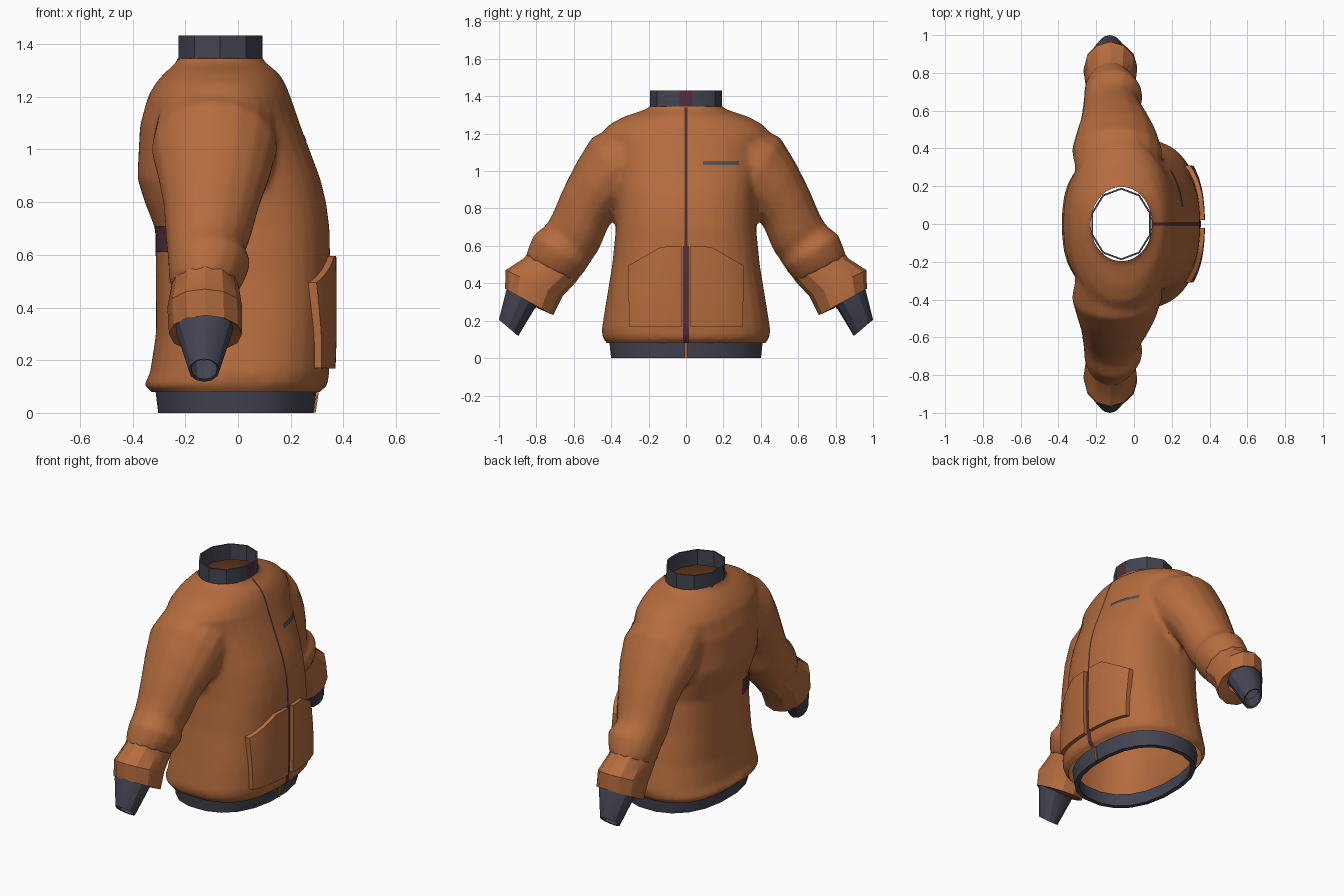
import bpy, bmesh, math
from mathutils import Vector
from mathutils.bvhtree import BVHTree

if "Cube" in bpy.data.objects:
    bpy.data.objects.remove(bpy.data.objects["Cube"])


def material(name, rgb):
    m = bpy.data.materials.new(name)
    m.diffuse_color = (*rgb, 1)
    m.use_nodes = True
    m.node_tree.nodes["Principled BSDF"].inputs["Base Color"].default_value = m.diffuse_color
    return m


ORANGE = material("orange cloth", (0.46, 0.15, 0.048))
NAVY = material("dark navy rib", (0.058, 0.058, 0.085))
MAROON = material("maroon trim", (0.085, 0.027, 0.042))
SLATE = material("slate stripe", (0.075, 0.085, 0.115))


def add_object(name, bm, mat, angle=35):
    me = bpy.data.meshes.new(name)
    bm.to_mesh(me)
    bm.free()
    me.materials.append(mat)
    ob = bpy.data.objects.new(name, me)
    bpy.context.collection.objects.link(ob)
    bpy.ops.object.select_all(action='DESELECT')
    ob.select_set(True)
    bpy.context.view_layer.objects.active = ob
    bpy.ops.object.shade_smooth_by_angle(angle=math.radians(angle))
    return ob


def loft(bm, rings, caps=True):
    loops = [[bm.verts.new(p) for p in r] for r in rings]
    n = len(loops[0])
    for a, b in zip(loops, loops[1:]):
        for i in range(n):
            bm.faces.new((a[i], a[(i + 1) % n], b[(i + 1) % n], b[i]))
    if caps:
        bm.faces.new(loops[0])
        bm.faces.new(loops[-1])
    bmesh.ops.recalc_face_normals(bm, faces=bm.faces)


def torso_ring(z, xb, xf, hy, e=2.6, n=32):
    # superellipse between back xb and front xf
    pts = []
    for i in range(n):
        a = 2 * math.pi * (i + 0.5) / n
        c, s = math.cos(a), math.sin(a)
        pts.append(Vector(((xb + xf) / 2 + (xf - xb) / 2 * math.copysign(abs(c) ** (2 / e), c),
                           hy * math.copysign(abs(s) ** (2 / e), s), z)))
    return pts


def sleeve_ring(side, outer, inner, xb, xf, n=16):
    # ellipse spanning an outer and an inner silhouette point (y, z)
    o, i_ = Vector((0, *outer)), Vector((0, *inner))
    mid, rad = (o + i_) / 2, (o - i_) / 2
    pts = []
    for k in range(n):
        a = 2 * math.pi * k / n
        p = mid + rad * math.cos(a)
        p.x = (xb + xf) / 2 + (xf - xb) / 2 * math.sin(a)
        p.y *= side
        pts.append(p)
    return pts


TORSO = [(.04, -.315, .30, .41), (.083, -.32, .305, .42), (.10, -.36, .34, .445),
         (.15, -.335, .347, .452), (.3, -.312, .352, .428), (.5, -.312, .352, .395),
         (.7, -.315, .348, .375), (.8, -.355, .335, .375), (.89, -.383, .313, .38),
         (1.09, -.373, .238, .41, 2.3), (1.2, -.343, .20, .455, 2.1), (1.25, -.315, .18, .41, 2),
         (1.29, -.28, .155, .335, 2), (1.325, -.24, .11, .23, 2), (1.345, -.225, .09, .185, 2),
         (1.38, -.225, .09, .185, 2)]
SLEEVE = [((.36, 1.25), (.20, .95), -.31, .14), ((.505, 1.18), (.28, .82), -.33, .15),
          ((.59, 1.04), (.37, .76), -.305, .12), ((.66, .90), (.415, .70), -.285, .085),
          ((.715, .77), (.465, .58), -.275, .05), ((.75, .71), (.505, .52), -.27, .025),
          ((.815, .66), (.53, .48), -.265, .05), ((.84, .60), (.56, .44), -.265, .03),
          ((.86, .54), (.595, .40), -.25, .0)]
ROLL = [((.84, .575), (.565, .44), -.25, .0), ((.865, .535), (.59, .405), -.255, .005),
        ((.965, .47), (.66, .33), -.268, .016), ((.967, .37), (.71, .23), -.262, .016),
        ((.935, .375), (.79, .265), -.235, -.02)]
CUFF = [((.925, .44), (.76, .32), -.24, -.015), ((.96, .365), (.815, .255), -.235, -.02),
        ((1.0, .205), (.897, .118), -.187, -.07), ((.99, .203), (.907, .128), -.178, -.079),
        ((.96, .28), (.86, .20), -.195, -.06)]

# body: torso and upper sleeves fused, then opened at neck and hem
bm = bmesh.new()
loft(bm, [torso_ring(*t) for t in TORSO])
for side in (-1, 1):
    loft(bm, [sleeve_ring(side, *s) for s in SLEEVE])
body = add_object("jacket_body", bm, ORANGE)
mod = body.modifiers.new("fuse", 'REMESH')
mod.mode = 'VOXEL'
mod.voxel_size = 0.016
mod = body.modifiers.new("soften", 'SMOOTH')
mod.factor = 0.5
mod.iterations = 6
for name in ("fuse", "soften"):
    bpy.ops.object.modifier_apply(modifier=name)
bm = bmesh.new()
bm.from_mesh(body.data)
for z, nz in ((.08, -1), (1.345, 1)):
    bmesh.ops.bisect_plane(bm, geom=bm.verts[:] + bm.edges[:] + bm.faces[:],
                           plane_co=(0, 0, z), plane_no=(0, 0, nz), clear_outer=True)
for f in bm.faces:
    f.material_index = 0
bm.to_mesh(body.data)
tree = BVHTree.FromBMesh(bm)
bm.free()
bpy.ops.object.shade_smooth_by_angle(angle=math.radians(50))

# rolled sleeve ends and ribbed cuffs
for side, tag in ((-1, "right"), (1, "left")):
    for part, rows, mat in (("sleeve_roll", ROLL, ORANGE), ("cuff", CUFF, NAVY)):
        bm = bmesh.new()
        loft(bm, [sleeve_ring(side, *r, n=12) for r in rows], caps=False)
        add_object(f"{tag}_{part}", bm, mat, 28)

# hem band with a visible thickness
bm = bmesh.new()
loft(bm, [torso_ring(z, xb + t, xf - t, hy - t, 2.3, 20) for z, xb, xf, hy, t in (
    (.095, -.318, .303, .415, 0), (0, -.306, .29, .405, 0),
    (0, -.306, .29, .405, .028), (.085, -.318, .303, .415, .028))], caps=False)
add_object("hem_band", bm, NAVY)


# ten-sided collar
def collar_ring(z, t):
    return [Vector((-.068 + (.166 - t) * math.cos(math.radians(18 + 36 * k)),
                    (.192 - t) * math.sin(math.radians(18 + 36 * k)), z)) for k in range(10)]


bm = bmesh.new()
loft(bm, [collar_ring(1.335, 0), collar_ring(1.432, 0), collar_ring(1.432, .01),
          collar_ring(1.335, .01)], caps=False)
add_object("collar", bm, NAVY)
bm = bmesh.new()
bmesh.ops.create_cube(bm, size=1)
for v in bm.verts:
    v.co = Vector((.090 + v.co.x * .006, v.co.y * .07, 1.389 + v.co.z * .086))
add_object("collar_zip_patch", bm, MAROON)


# panels laid on the body by casting rays along x
def panel(name, mat, y0, y1, zlow, zhigh, facing, lift, nu, nv, walled=False, flip=1):
    bm = bmesh.new()
    grid = []
    for i in range(nu + 1):
        y = y0 + (y1 - y0) * i / nu
        col = []
        for j in range(nv + 1):
            z = zlow(y) + (zhigh(y) - zlow(y)) * j / nv
            loc, nor, *_ = tree.ray_cast(Vector((facing, y * flip, z)), Vector((-facing, 0, 0)))
            if loc is None:
                loc, nor = Vector((.10 * facing, y * flip, z)), Vector((facing, 0, 0))
            if nor.x * facing < 0:
                nor = -nor
            p = loc + nor * lift
            col.append(bm.verts.new(p))
        grid.append(col)
    for i in range(nu):
        for j in range(nv):
            bm.faces.new((grid[i][j], grid[i + 1][j], grid[i + 1][j + 1], grid[i][j + 1]))
    if flip * facing < 0:
        bmesh.ops.reverse_faces(bm, faces=bm.faces)
    if walled:
        edges = [e for e in bm.edges if e.is_boundary]
        new = bmesh.ops.extrude_edge_only(bm, edges=edges)["geom"]
        for v in new:
            if isinstance(v, bmesh.types.BMVert):
                v.co.x -= facing * (lift + .01)
    add_object(name, bm, mat, 40)


def const(c):
    return lambda y: c


def pocket_top(y):
    return .595 if y < .13 else .595 - (y - .13) * .62


for flip, tag in ((-1, "right"), (1, "left")):
    panel(f"{tag}_pocket", ORANGE, .022, .295, const(.17), pocket_top, 1, .024, 10, 10, True, flip)
panel("lower_zip", MAROON, -.016, .016, const(.084), const(.6), 1, .004, 2, 20)
panel("upper_zip", MAROON, -.007, .007, const(.6), const(1.338), 1, .003, 2, 30)
panel("chest_stripe", SLATE, .09, .28, const(1.03), const(1.052), 1, .005, 8, 2)
panel("back_patch", MAROON, -.27, -.12, const(.61), const(.71), -1, .005, 6, 5)

# hem part of the zip
bm = bmesh.new()
bmesh.ops.create_cube(bm, size=1)
for v in bm.verts:
    v.co = Vector((.297 + v.co.x * .008 + v.co.z * .012, v.co.y * .014, .042 + v.co.z * .08))
add_object("hem_zip", bm, ORANGE)
